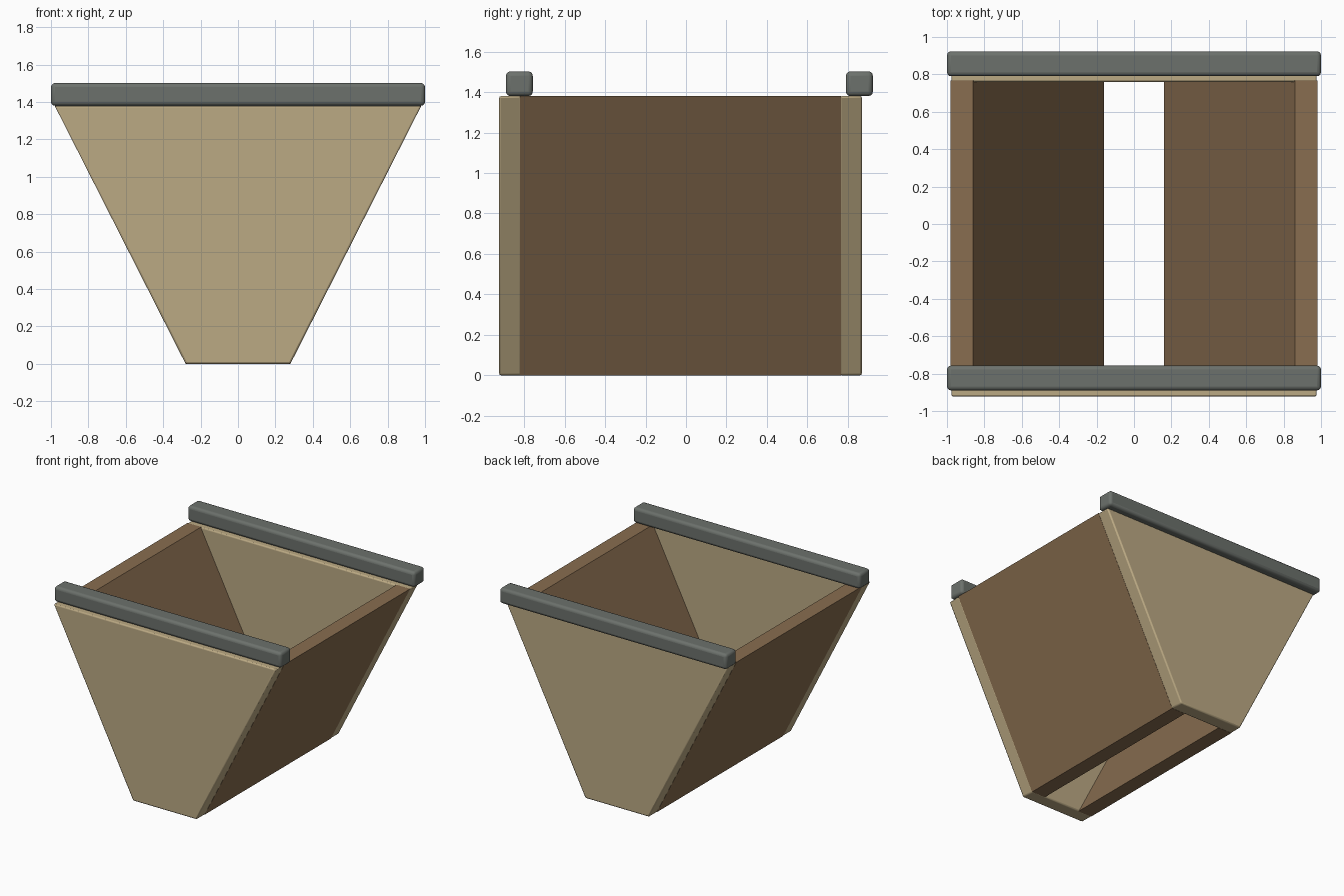
import bpy, bmesh

if "Cube" in bpy.data.objects:
    bpy.data.objects.remove(bpy.data.objects["Cube"])

TOP, X_TOP, X_BOT, WALL = 1.38, 0.98, 0.28, 0.12


def material(name, rgb):
    m = bpy.data.materials.new(name)
    m.diffuse_color = (*rgb, 1)
    m.use_nodes = True
    m.node_tree.nodes["Principled BSDF"].inputs["Base Color"].default_value = m.diffuse_color
    return m


tan = material("light_wood", (0.50, 0.40, 0.23))
brown = material("dark_wood", (0.25, 0.155, 0.08))
grey = material("dark_grey", (0.15, 0.165, 0.15))


def prism(name, profile, y0, y1, mat, bevel=0.0, segments=2):
    """Extrude an xz profile from y0 to y1, with optional rounded edges."""
    bm = bmesh.new()
    face = bm.faces.new([bm.verts.new((x, y0, z)) for x, z in profile])
    ext = bmesh.ops.extrude_face_region(bm, geom=[face])
    verts = [v for v in ext["geom"] if isinstance(v, bmesh.types.BMVert)]
    bmesh.ops.translate(bm, verts=verts, vec=(0, y1 - y0, 0))
    bmesh.ops.recalc_face_normals(bm, faces=bm.faces)
    mesh = bpy.data.meshes.new(name)
    bm.to_mesh(mesh)
    bm.free()
    mesh.materials.append(mat)
    ob = bpy.data.objects.new(name, mesh)
    bpy.context.collection.objects.link(ob)
    if bevel:
        mod = ob.modifiers.new("rounded_edges", "BEVEL")
        mod.width = bevel
        mod.segments = segments
        bpy.context.view_layer.objects.active = ob
        ob.select_set(True)
        bpy.ops.object.shade_smooth_by_angle(angle=0.6)
        ob.select_set(False)
    return ob


# Tapered end panels
trapezoid = [(-X_BOT, 0), (X_BOT, 0), (X_TOP, TOP), (-X_TOP, TOP)]
prism("front_panel", trapezoid, -0.923, -0.813, tan, 0.01)
prism("back_panel", trapezoid, 0.759, 0.869, tan, 0.01)

# Sloping side walls, open at the bottom
for side, s in (("left", -1), ("right", 1)):
    slope = [(s * (X_BOT - WALL), 0), (s * X_BOT, 0),
             (s * X_TOP, TOP), (s * (X_TOP - WALL), TOP)]
    prism(side + "_wall", slope, -0.82, 0.766, brown)

# Rounded rails resting on the end panels
rail = [(-1, TOP), (1, TOP), (1, 1.502), (-1, 1.502)]
prism("front_rail", rail, -0.89, -0.757, grey, 0.022, 3)
prism("back_rail", rail, 0.79, 0.923, grey, 0.022, 3)
